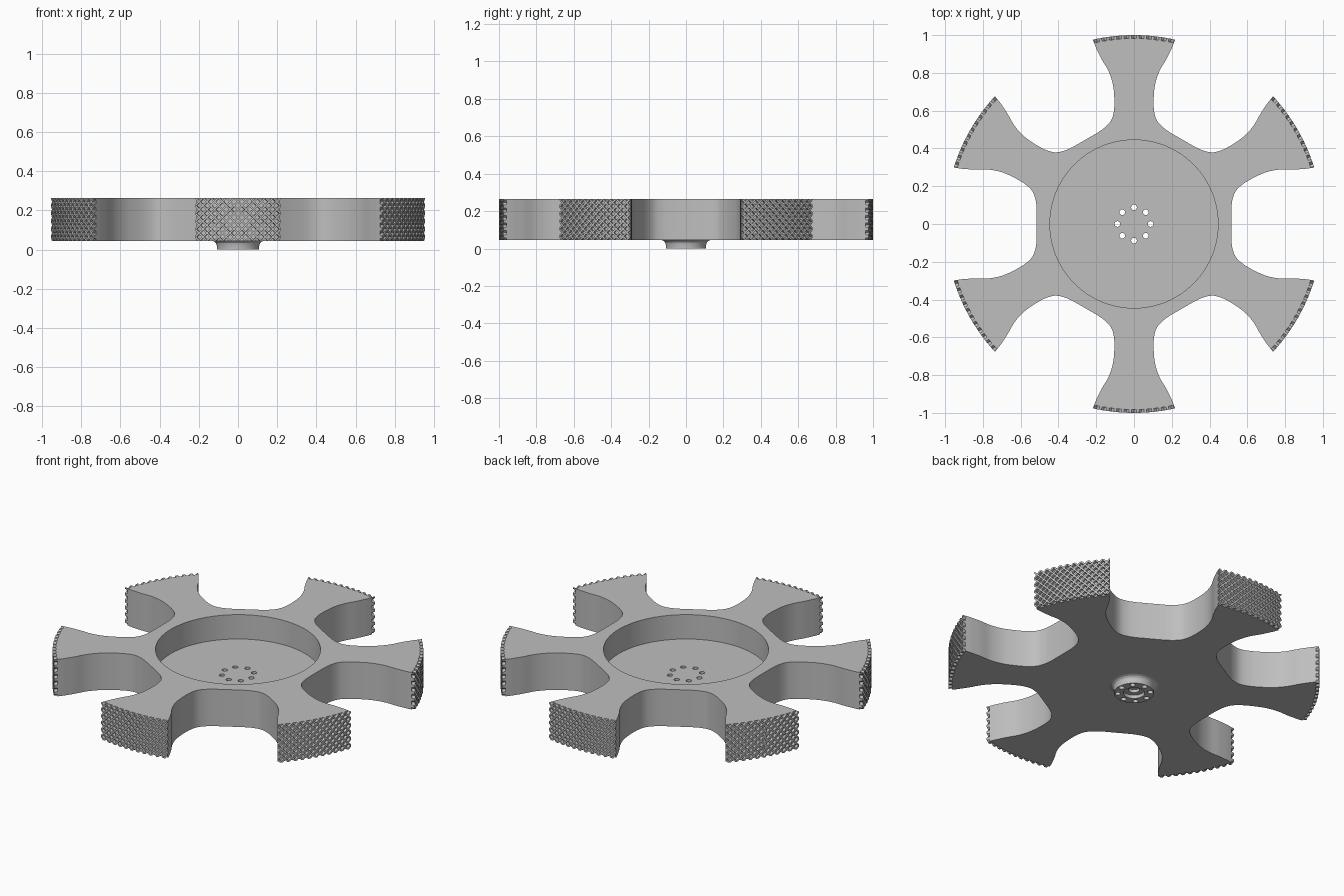
import bpy, bmesh, math
from mathutils import Matrix, Vector

old = bpy.data.objects.get("Cube")
if old:
    bpy.data.objects.remove(old, do_unlink=True)

BOTTOM, TOP, FLOOR = 0.045, 0.265, 0.12
HALF_TIP = 0.22
ARM_ANGLES = [math.radians(30 + 60 * k) for k in range(6)]

grey = bpy.data.materials.new("satin grey")
grey.use_nodes = True
colour = (0.52, 0.52, 0.52, 1)
grey.diffuse_color = colour
grey.node_tree.nodes["Principled BSDF"].inputs["Base Color"].default_value = colour


def finish(name, bm):
    bmesh.ops.recalc_face_normals(bm, faces=bm.faces[:])
    mesh = bpy.data.meshes.new(name)
    bm.to_mesh(mesh)
    bm.free()
    mesh.materials.append(grey)
    obj = bpy.data.objects.new(name, mesh)
    bpy.context.collection.objects.link(obj)
    return obj


def activate(obj):
    bpy.ops.object.select_all(action='DESELECT')
    obj.select_set(True)
    bpy.context.view_layer.objects.active = obj


def cut(obj, cutter):
    mod = obj.modifiers.new("cut", 'BOOLEAN')
    mod.operation = 'DIFFERENCE'
    mod.solver = 'EXACT'
    mod.object = cutter
    activate(obj)
    bpy.ops.object.modifier_apply(modifier=mod.name)


def add_cylinder(bm, radius, z0, z1, x=0, y=0, segments=96):
    bmesh.ops.create_cone(bm, cap_ends=True, segments=segments, radius1=radius,
                          radius2=radius, depth=z1 - z0,
                          matrix=Matrix.Translation((x, y, (z0 + z1) / 2)))


def smooth_path(points, steps=4):
    """Catmull-Rom curve through the points."""
    pts = [Vector(p) for p in points]
    pts = [2 * pts[0] - pts[1]] + pts + [2 * pts[-1] - pts[-2]]
    path = []
    for a, b, c, d in zip(pts, pts[1:], pts[2:], pts[3:]):
        for i in range(steps):
            t = i / steps
            path.append(0.5 * (2 * b + (c - a) * t + (2 * a - 5 * b + 4 * c - d) * t * t
                               + (3 * b - a - 3 * c + d) * t ** 3))
    return path + [pts[-2]]


# Arm flank from valley to tip: distance along the arm, half width
flank = smooth_path([(0.485, 0.19), (0.515, 0.15), (0.555, 0.118), (0.61, 0.105), (0.68, 0.105),
                     (0.745, 0.113), (0.81, 0.135), (0.87, 0.17), (0.93, 0.2)])

# Six-armed body, extruded from its outline
arm = [(u, -v) for u, v in flank]
for i in range(17):
    a = HALF_TIP * (i / 8 - 1)
    arm.append((math.cos(a), math.sin(a)))
arm += [(u, v) for u, v in reversed(flank)]

bm = bmesh.new()
ring = []
for angle in ARM_ANGLES:
    turn = Matrix.Rotation(angle, 3, 'Z')
    ring += [bm.verts.new(turn @ Vector((u, v, BOTTOM))) for u, v in arm]
face = bm.faces.new(ring)
extruded = bmesh.ops.extrude_face_region(bm, geom=[face])["geom"]
bmesh.ops.translate(bm, vec=(0, 0, TOP - BOTTOM),
                    verts=[g for g in extruded if isinstance(g, bmesh.types.BMVert)])
body = finish("wheel_body", bm)

# Round recess in the top
bm = bmesh.new()
add_cylinder(bm, 0.445, FLOOR, TOP + 0.1)
recess = finish("recess_cutter", bm)

# Ring of bolt holes
bm = bmesh.new()
for k in range(8):
    a = k * math.pi / 4
    add_cylinder(bm, 0.015, -0.1, TOP, 0.088 * math.cos(a), 0.088 * math.sin(a), 20)
holes = finish("bolt_hole_cutter", bm)

# Staggered diamond pits that texture the arm tips
bm = bmesh.new()
pitch = HALF_TIP / 11
for angle in ARM_ANGLES:
    for row in range(12):
        for col in range(-11, 12):
            if (row + col) % 2 == 0:
                place = (Matrix.Rotation(angle + col * pitch, 4, 'Z')
                         @ Matrix.Translation((1.007, 0, TOP - row * pitch))
                         @ Matrix.Rotation(math.pi / 2, 4, 'Y'))
                bmesh.ops.create_cone(bm, cap_ends=True, segments=4, radius1=0.0135,
                                      radius2=0.0135, depth=0.05, matrix=place)
pits = finish("tip_pit_cutter", bm)

# Flared hub with a stepped centre bore, turned on the z axis
bm = bmesh.new()
profile = [(0, 0.038), (0.03, 0.038), (0.03, 0.02), (0.058, 0.02), (0.058, 0), (0.108, 0),
           (0.108, 0.02), (0.112, 0.033), (0.12, 0.041), (0.132, 0.045), (0.132, 0.05), (0, 0.05)]
verts = [bm.verts.new((r, 0, z)) for r, z in profile]
edges = [bm.edges.new(pair) for pair in zip(verts, verts[1:])]
bmesh.ops.spin(bm, geom=verts + edges, cent=(0, 0, 0), axis=(0, 0, 1),
               angle=math.tau, steps=64, use_merge=True)
bmesh.ops.remove_doubles(bm, verts=bm.verts[:], dist=0.0002)
hub = finish("hub", bm)

for tool in (recess, holes, pits):
    tool.hide_render = True
    cut(body, tool)
cut(hub, holes)
for tool in (recess, holes, pits):
    bpy.data.objects.remove(tool, do_unlink=True)

for obj in (body, hub):
    activate(obj)
    bpy.ops.object.shade_smooth_by_angle(angle=math.radians(25))
